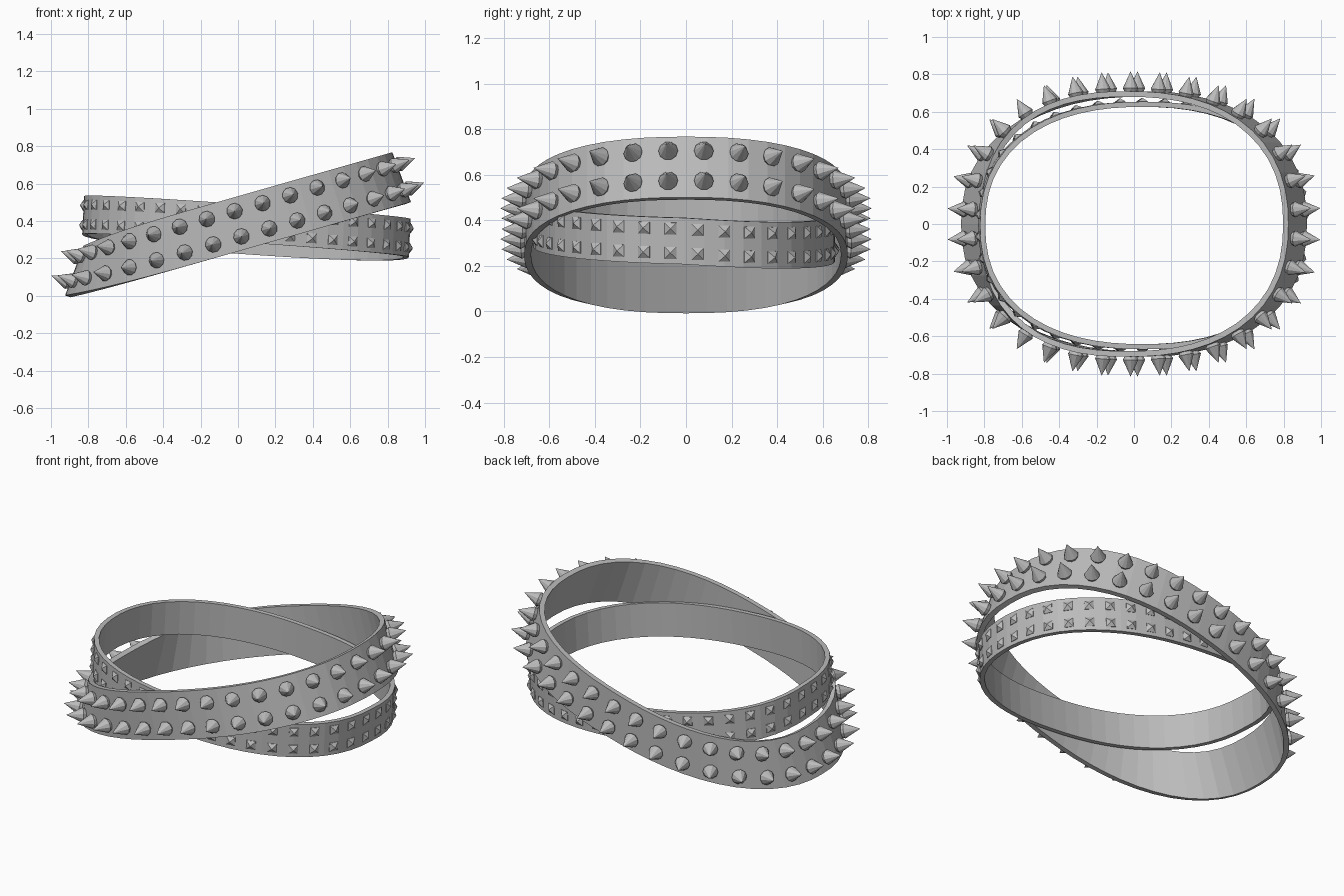
import bpy, bmesh, math
from mathutils import Vector

if "Cube" in bpy.data.objects:
    bpy.data.objects.remove(bpy.data.objects["Cube"])

metal = bpy.data.materials.new("grey metal")
metal.diffuse_color = (0.5, 0.5, 0.5, 1)
metal.use_nodes = True
metal.node_tree.nodes["Principled BSDF"].inputs["Base Color"].default_value = metal.diffuse_color


def sgnpow(v, p):
    return math.copysign(abs(v) ** p, v)


def outer_path(t):
    """Tilted belt: rounded oval whose walls lean in at both ends."""
    nx, ny = sgnpow(math.cos(t), 2 / 2.3), sgnpow(math.sin(t), 2 / 2.3)
    p = Vector((0.875 * nx, 0.71 * ny, 0.385 + 0.285 * 0.875 * nx))
    ux = -0.26 * (1 - nx * nx) - 0.35 * nx * abs(nx)
    return p, Vector((ux, 0, math.sqrt(1 - ux * ux)))


def inner_path(t):
    """Narrow belt: tilts slightly the other way and sags at the back."""
    nx, ny = sgnpow(math.cos(t), 2 / 2.3), sgnpow(math.sin(t), 2 / 2.3)
    x, y = 0.045 + 0.873 * nx, -0.008 + 0.662 * ny
    z = 0.373 - 0.07 * x - (0.07 if y > 0 else 0.025) * y
    return Vector((x, y, z)), Vector((0.05, 0, 1)).normalized()


def frames(path, count, shift=0.0):
    """Evenly spaced (point, tangent, up, outward) starting at the front."""
    n = 1440
    ts = [-math.pi / 2 + 2 * math.pi * i / n for i in range(n + 1)]
    pts = [path(t)[0] for t in ts]
    acc = [0.0]
    for a, b in zip(pts, pts[1:]):
        acc.append(acc[-1] + (b - a).length)
    out, j = [], 0
    for k in range(count):
        target = acc[-1] * (k + shift) / count
        while acc[j + 1] < target:
            j += 1
        f = (target - acc[j]) / max(acc[j + 1] - acc[j], 1e-9)
        t = ts[j] + f * (ts[j + 1] - ts[j])
        p, up = path(t)
        tan = (path(t + 0.02)[0] - path(t - 0.02)[0]).normalized()
        normal = tan.cross(up).normalized()
        out.append((p, tan, up, normal))
    return out


def finish(name, bm):
    bmesh.ops.recalc_face_normals(bm, faces=bm.faces)
    me = bpy.data.meshes.new(name)
    bm.to_mesh(me)
    bm.free()
    me.materials.append(metal)
    ob = bpy.data.objects.new(name, me)
    bpy.context.collection.objects.link(ob)
    return ob


def make_band(name, path, half, thick, segs):
    bm = bmesh.new()
    rings = []
    for p, tan, up, nrm in frames(path, segs):
        rings.append([bm.verts.new(p + up * h - nrm * d) for h, d in
                      ((-half, 0), (half, 0), (half, thick), (-half, thick))])
    for i in range(segs):
        a, b = rings[i], rings[(i + 1) % segs]
        for k in range(4):
            m = (k + 1) % 4
            bm.faces.new((a[k], b[k], b[m], a[m]))
    return finish(name, bm)


def make_studs(name, path, count, rows, profile, tip, sides, turn=0.0):
    """Pointed studs: profile is (radius, height) rings, closed by a tip."""
    bm = bmesh.new()
    for p, tan, up, nrm in frames(path, count):
        side = up.cross(nrm).normalized()
        for row in rows:
            c = p + up * row
            rings = []
            for r, h in profile:
                rings.append([bm.verts.new(
                    c + nrm * h
                    + side * r * math.cos(turn + 2 * math.pi * k / sides)
                    + up * r * math.sin(turn + 2 * math.pi * k / sides))
                    for k in range(sides)])
            apex = bm.verts.new(c + nrm * tip)
            for a, b in zip(rings, rings[1:]):
                for k in range(sides):
                    m = (k + 1) % sides
                    bm.faces.new((a[k], a[m], b[m], b[k]))
            for k in range(sides):
                bm.faces.new((rings[-1][k], rings[-1][(k + 1) % sides], apex))
            bm.faces.new(rings[0][::-1])
    return finish(name, bm)


# Wide tilted belt with two rows of cone spikes
make_band("wide_belt", outer_path, 0.142, 0.03, 56)
make_studs("cone_spikes", outer_path, 34, (-0.07, 0.07),
           [(0.03, -0.008), (0.043, 0.016)], 0.106, 10)

# Narrow inner belt with two rows of pyramid studs
make_band("narrow_belt", inner_path, 0.102, 0.028, 56)
make_studs("pyramid_studs", inner_path, 42, (-0.053, 0.053),
           [(0.037, -0.004), (0.037, 0.002)], 0.02, 4, math.pi / 4)
